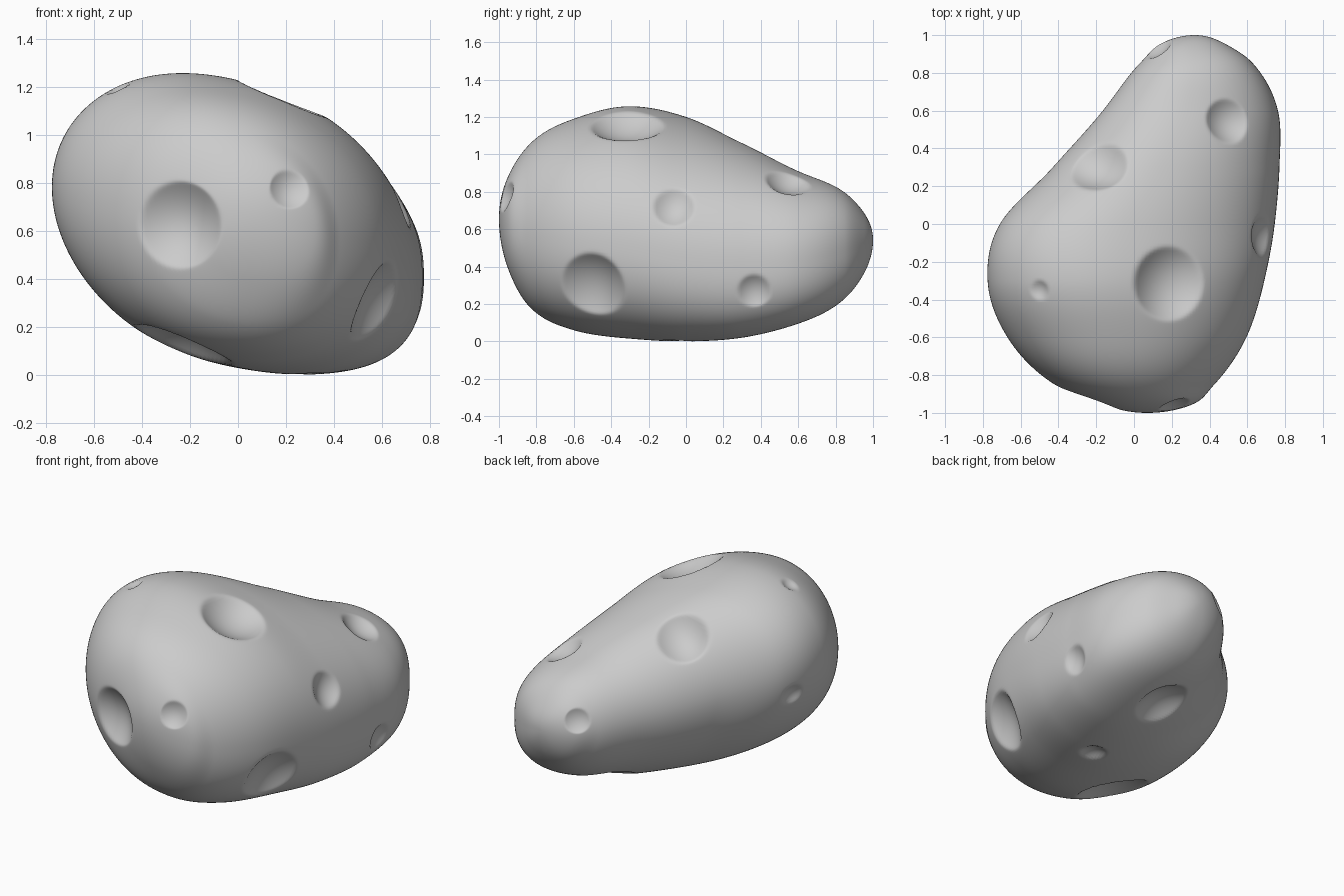
import bpy, bmesh, math
from mathutils import Vector

if "Cube" in bpy.data.objects:
    bpy.data.objects.remove(bpy.data.objects["Cube"])

# Outlines of the boulder along y: y, x left, x right, z bottom, z top, tilt
OUTLINE = [
    (-.95, -.19, .32, .385, .885, -.14),
    (-.85, -.42, .425, .20, 1.04, -.15),
    (-.60, -.67, .595, .06, 1.19, -.17),
    (-.30, -.775, .69, .015, 1.257, -.23),
    (0.0, -.71, .745, 0.0, 1.20, -.29),
    (.30, -.43, .77, .02, 1.06, -.27),
    (.60, -.165, .762, .095, .91, -.21),
    (.85, .03, .63, .23, .795, -.14),
    (.95, .135, .49, .36, .69, -.12),
]
# Each key: angle, (centre x, half width, centre z, half height, tilt)
keys = [(0.0, (.07, .81, .655, .80, -.12))]
for y, xl, xr, zb, zt, tilt in OUTLINE:
    s = math.sqrt(1 - y * y)
    keys.append((math.acos(-y), ((xl + xr) / 2, (xr - xl) / 2 / s,
                                 (zb + zt) / 2, (zt - zb) / 2 / s, tilt)))
keys.append((math.pi, (.32, .56, .54, .53, -.12)))


def smooth_value(t, k):
    """Smooth curve through the key values, flat at both ends."""
    n = len(keys)
    i = max(j for j in range(n - 1) if keys[j][0] <= t + 1e-9)

    def slope(j):
        if j in (0, n - 1):
            return 0.0
        return (keys[j + 1][1][k] - keys[j - 1][1][k]) / (keys[j + 1][0] - keys[j - 1][0])
    h = keys[i + 1][0] - keys[i][0]
    u = (t - keys[i][0]) / h
    return ((2*u**3 - 3*u**2 + 1) * keys[i][1][k] + (u**3 - 2*u**2 + u) * h * slope(i)
            + (3*u**2 - 2*u**3) * keys[i + 1][1][k] + (u**3 - u**2) * h * slope(i + 1))


def power(v, p):
    return math.copysign(abs(v) ** p, v)


# Boulder body: tilted oval sections lofted from front to back
RINGS, SEGS = 220, 280
bm = bmesh.new()
rings = []
for i in range(1, RINGS):
    t = math.pi * i / RINGS
    cx, a, cz, b, tilt = (smooth_value(t, k) for k in range(5))
    back = (1 - math.cos(t)) / 2           # 0 at the front, 1 at the back
    pts = []
    for j in range(SEGS):
        ang = 2 * math.pi * j / SEGS
        # fuller corners on the right, leaner on the left
        p = .95 - .03 * back - .09 * min(1, 1.6 * back) * math.cos(ang)
        u = power(math.cos(ang), p)
        pts.append((u, tilt * u + math.sqrt(1 - tilt * tilt) * power(math.sin(ang), p)))
    hi, lo = max(q[1] for q in pts), min(q[1] for q in pts)
    s = math.sin(t)
    rings.append([bm.verts.new((cx + a * s * u, -math.cos(t),
                                cz + b * s * (2 * (v - lo) / (hi - lo) - 1)))
                  for u, v in pts])
for r0, r1 in zip(rings, rings[1:]):
    for j in range(SEGS):
        k = (j + 1) % SEGS
        bm.faces.new((r0[j], r0[k], r1[k], r1[j]))
for ring, y, key in ((rings[0], -1, keys[0][1]), (rings[-1], 1, keys[-1][1])):
    tip = bm.verts.new((key[0], y, key[2]))
    for j in range(SEGS):
        bm.faces.new((ring[j], ring[(j + 1) % SEGS], tip))
low = min(v.co.z for v in bm.verts)
for v in bm.verts:
    v.co.z -= low
bmesh.ops.recalc_face_normals(bm, faces=bm.faces[:])
mesh = bpy.data.meshes.new("boulder")
bm.to_mesh(mesh)
bm.free()
boulder = bpy.data.objects.new("boulder", mesh)
bpy.context.collection.objects.link(boulder)
bpy.context.view_layer.update()

# Craters: side they are seen from, position, radius
CRATERS = [
    ("front", (-.245, 0, .625), .18),
    ("front", (.215, 0, .775), .083),
    ("right", (0, -.50, .295), .178),
    ("right", (0, -.065, .72), .11),
    ("right", (0, .365, .27), .088),
    ("top", (.19, -.315, 0), .195),
    ("top", (.495, .545, 0), .12),
    ("top", (-.19, .305, 0), .155),
    ("top", (-.50, -.35, 0), .052),
    ("near", (.12, .94, .635), .075),
    ("near", (-.73, -.06, .65), .07),
    ("bottom", (.215, .52, 0), .165),
    ("bottom", (.27, -.05, 0), .08),
    ("near", (-.23, -.47, .12), .213),
]
VIEWS = {"front": Vector((0, 1, 0)), "right": Vector((-1, 0, 0)),
         "top": Vector((0, 0, -1)), "bottom": Vector((0, 0, 1))}


def surface_point(view, pos):
    if view == "near":
        _, p, n, _ = boulder.closest_point_on_mesh(Vector(pos))
    else:
        d = VIEWS[view]
        _, p, n, _ = boulder.ray_cast(Vector(pos) - d * 4, d)
    return p, n


# Press each crater into the surface as a bowl with a slightly softened rim
spots = [(*surface_point(view, pos), r) for view, pos, r in CRATERS]
for p, n, r in spots:
    depth = .33 * r + r * r / 1.4
    for v in mesh.vertices:
        d = v.co - p
        if d.length_squared > (1.5 * r) ** 2:
            continue
        x = 1 - (d - n * d.dot(n)).length_squared / (r * r)
        fade = .004 * min(1, max(0, 1 + x / 1.25))
        v.co -= n * depth * (x + math.sqrt(x * x + fade)) / 2
mesh.shade_smooth()
mesh.update()
